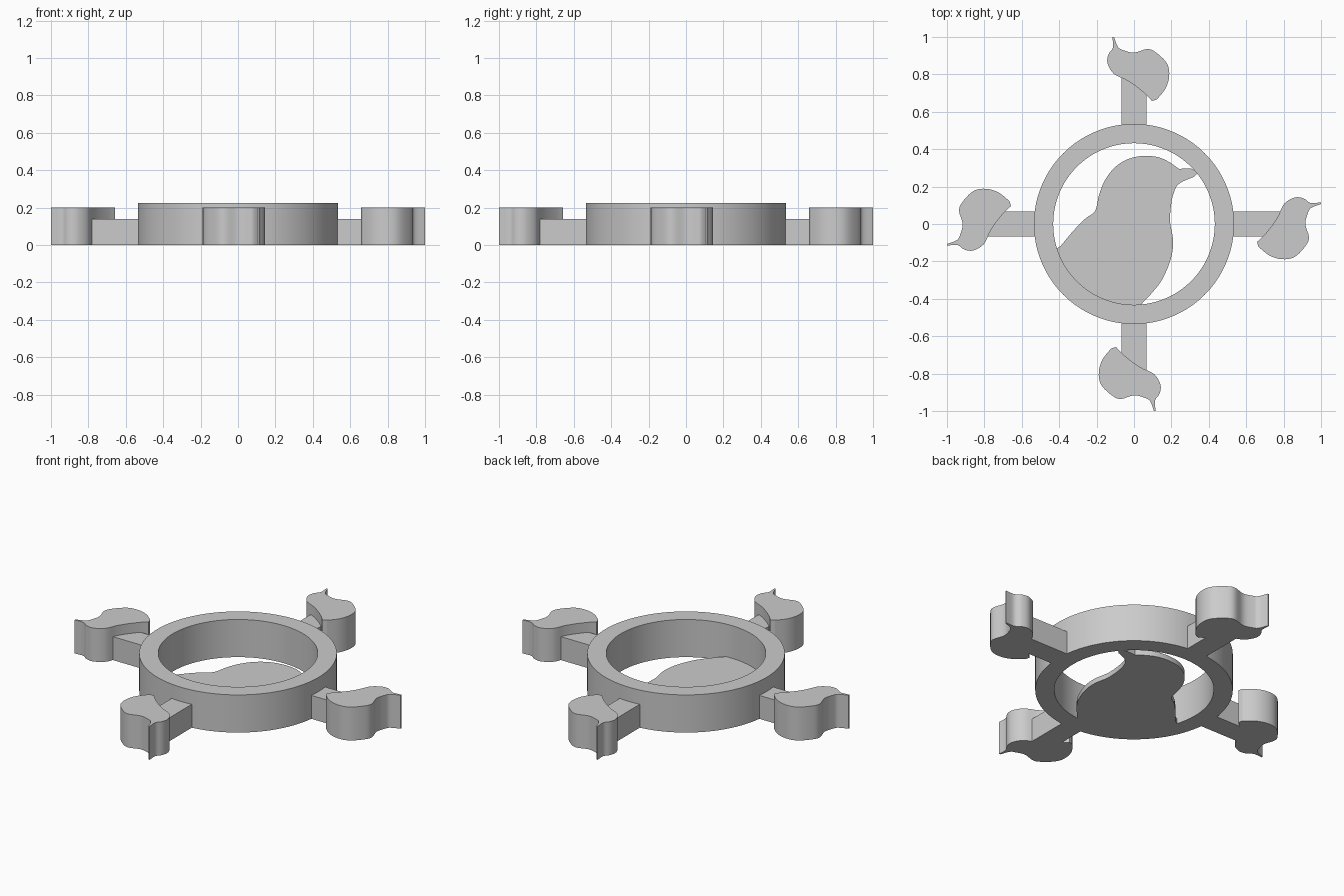
import bpy
import bmesh
import math
from mathutils import Matrix, Vector

default_cube = bpy.data.objects.get("Cube")
if default_cube:
    bpy.data.objects.remove(default_cube, do_unlink=True)

grey = bpy.data.materials.new("plain grey")
grey.use_nodes = True
grey.diffuse_color = (0.6, 0.6, 0.6, 1)
grey.node_tree.nodes["Principled BSDF"].inputs["Base Color"].default_value = grey.diffuse_color


def smooth_run(points, steps=4):
    """Round off a run of points; its two ends stay sharp corners."""
    pts = [Vector(p) for p in points]
    pts = [2 * pts[0] - pts[1]] + pts + [2 * pts[-1] - pts[-2]]
    result = []
    for a, b, c, d in zip(pts, pts[1:], pts[2:], pts[3:]):
        for i in range(steps):
            t = i / steps
            result.append(0.5 * (2 * b + (c - a) * t
                                 + (2 * a - 5 * b + 4 * c - d) * t ** 2
                                 + (3 * b - a - 3 * c + d) * t ** 3))
    return result


def finish(name, bm, angle=0.0):
    """Turn a bmesh into a shaded, coloured object turned about the z axis."""
    bmesh.ops.recalc_face_normals(bm, faces=bm.faces)
    bmesh.ops.rotate(bm, verts=bm.verts, matrix=Matrix.Rotation(angle, 3, "Z"))
    mesh = bpy.data.meshes.new(name)
    bm.to_mesh(mesh)
    bm.free()
    mesh.materials.append(grey)
    obj = bpy.data.objects.new(name, mesh)
    bpy.context.collection.objects.link(obj)
    bpy.ops.object.select_all(action="DESELECT")
    obj.select_set(True)
    bpy.context.view_layer.objects.active = obj
    bpy.ops.object.shade_smooth_by_angle(angle=math.radians(30))
    return obj


def extrude_outline(name, outline, height, angle=0.0):
    """Raise a flat outline from the ground to the given height."""
    bm = bmesh.new()
    base = bm.faces.new([bm.verts.new((x, y, 0)) for x, y in outline])
    raised = bmesh.ops.extrude_face_region(bm, geom=[base], use_keep_orig=True)["geom"]
    verts = [v for v in raised if isinstance(v, bmesh.types.BMVert)]
    bmesh.ops.translate(bm, verts=verts, vec=(0, 0, height))
    return finish(name, bm, angle)


# Round rim: a rectangular section spun about the centre
bm = bmesh.new()
section = [bm.verts.new((x, 0, z)) for x, z in
           ((0.432, 0), (0.535, 0), (0.535, 0.225), (0.432, 0.225))]
edges = [bm.edges.new((section[i - 1], section[i])) for i in range(4)]
bmesh.ops.spin(bm, geom=section + edges, cent=(0, 0, 0), axis=(0, 0, 1),
               angle=math.tau, steps=128, use_merge=True)
bmesh.ops.remove_doubles(bm, verts=bm.verts, dist=0.0001)
finish("rim", bm)

# Thin bird floor inside the rim: back, rim arc, belly, beak
back = smooth_run([(0.24, 0.295), (0.19, 0.33), (0.13, 0.357), (0.05, 0.364),
                   (-0.03, 0.348), (-0.1, 0.305), (-0.155, 0.235), (-0.187, 0.155),
                   (-0.208, 0.07), (-0.262, 0.027), (-0.33, -0.043), (-0.41, -0.14)])
arc = [Vector((0.445 * math.cos(a), 0.445 * math.sin(a))) for a in
       (math.radians(198 + 4 * i) for i in range(20))]
belly = smooth_run([(0.04, -0.428), (0.1, -0.364), (0.155, -0.289), (0.198, -0.182),
                    (0.209, -0.086), (0.193, 0.01), (0.198, 0.1), (0.214, 0.171),
                    (0.246, 0.219), (0.345, 0.262)])
beak = [Vector((0.345, 0.275)), Vector((0.305, 0.297))]
extrude_outline("bird_floor", back + arc + belly + beak, 0.03)

# Small bird outline: belly, back and beak, each ending in a corner
small_bird = (
    smooth_run([(1.0, 0.107), (0.947, 0.086), (0.93, 0.059), (0.916, 0.0),
                (0.936, -0.075), (0.909, -0.128), (0.855, -0.178), (0.79, -0.188),
                (0.72, -0.166), (0.647, -0.105)])
    + smooth_run([(0.647, -0.105), (0.69, -0.066), (0.738, -0.008), (0.772, 0.045),
                  (0.803, 0.108), (0.86, 0.142), (0.908, 0.136), (0.943, 0.113),
                  (1.0, 0.115)])[1:]
    + [Vector((1.0, 0.115))])
spoke = [(0.49, -0.066), (0.8, -0.066), (0.8, 0.066), (0.49, 0.066)]

# Four spokes, each carrying a bird
for i, side in enumerate(("left", "back", "right", "front")):
    turn = i * math.pi / 2
    extrude_outline(side + "_spoke", spoke, 0.14, turn)
    extrude_outline(side + "_bird", small_bird, 0.2, turn)
